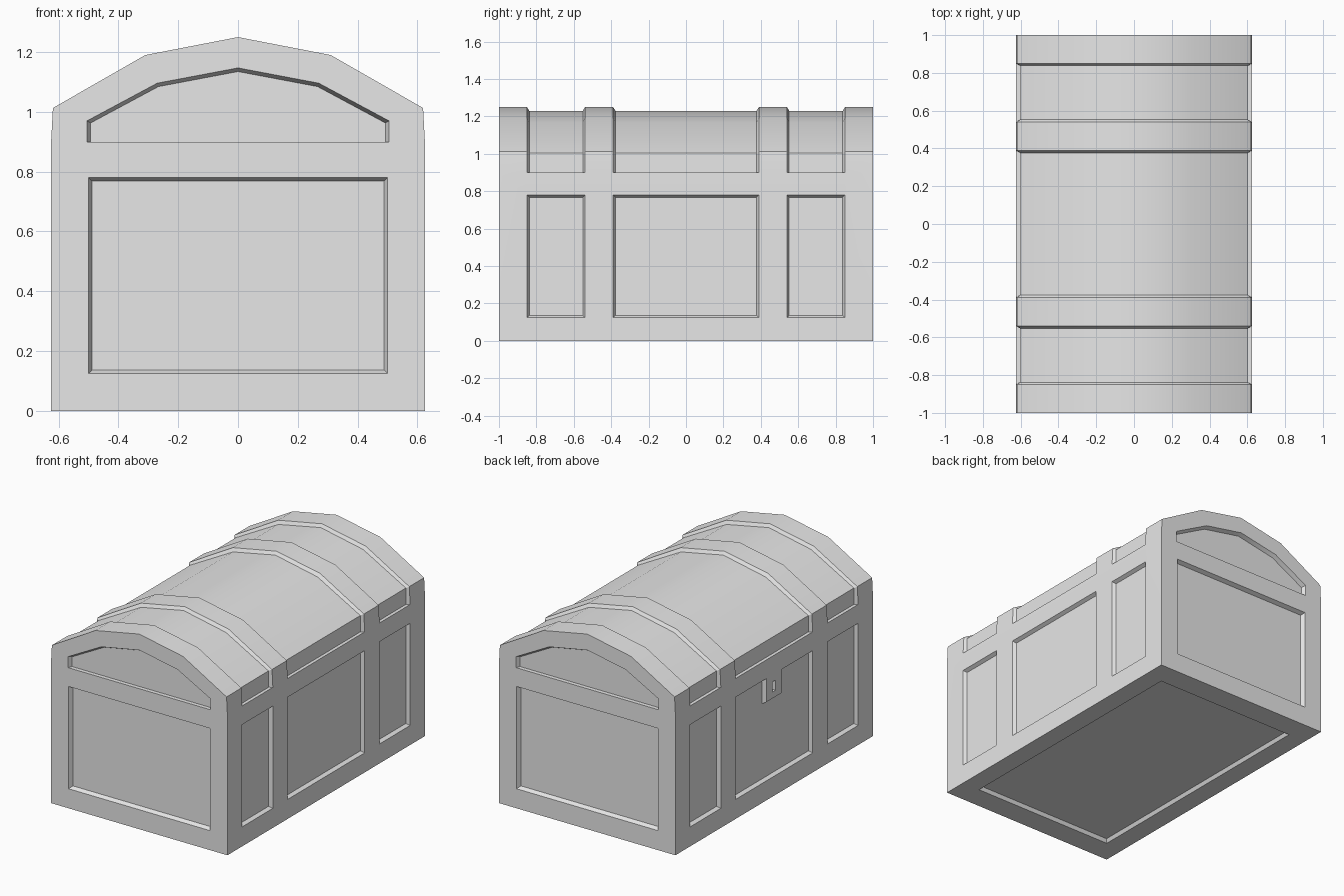
import bpy
import bmesh
from mathutils import Vector

if "Cube" in bpy.data.objects:
    bpy.data.objects.remove(bpy.data.objects["Cube"])

HALF_W, HALF_L, RIM = 0.625, 1.0, 0.9
BEVEL, DEPTH = 0.012, 0.022

grey = bpy.data.materials.new("plain_grey")
grey.use_nodes = True
grey.diffuse_color = (0.8, 0.8, 0.8, 1)
grey.node_tree.nodes["Principled BSDF"].inputs["Base Color"].default_value = (0.8, 0.8, 0.8, 1)


def make_object(name, bm):
    bmesh.ops.recalc_face_normals(bm, faces=bm.faces)
    mesh = bpy.data.meshes.new(name)
    bm.to_mesh(mesh)
    bm.free()
    mesh.materials.append(grey)
    obj = bpy.data.objects.new(name, mesh)
    bpy.context.collection.objects.link(obj)
    return obj


def loft(bm, rings):
    """Closed solid through rings of equal point count."""
    rows = [[bm.verts.new(p) for p in ring] for ring in rings]
    n = len(rows[0])
    for a, b in zip(rows, rows[1:]):
        for i in range(n):
            j = (i + 1) % n
            bm.faces.new((a[i], a[j], b[j], b[i]))
    bm.faces.new(rows[0])
    bm.faces.new(rows[-1])


def inset(outline, width, flat_edges=()):
    """Offset a counter-clockwise outline inward; flat edges stay in place."""
    pts = [Vector(p) for p in outline]
    lines = []
    for i, p in enumerate(pts):
        d = (pts[(i + 1) % len(pts)] - p).normalized()
        w = 0 if i in flat_edges else width
        lines.append((p + Vector((-d.y, d.x)) * w, d))
    result = []
    for i, (q, e) in enumerate(lines):
        p, d = lines[i - 1]
        r = q - p
        t = (r.x * e.y - r.y * e.x) / (d.x * e.y - d.y * e.x)
        result.append(p + d * t)
    return result


def rect(u0, u1, v0, v1):
    return [(u0, v0), (u1, v0), (u1, v1), (u0, v1)]


def mirrored(half):
    """Full arch from its right half, ending at the centre point."""
    return half + [(-x, z) for x, z in half[-2::-1]]


# Chest shell: straps stand proud, the lid between them is set back
strap = mirrored([(HALF_W, 0), (HALF_W, RIM), (HALF_W, RIM),
                  (0.619, 1.013), (0.31, 1.19), (0, 1.25)])
lid = mirrored([(HALF_W, 0), (HALF_W, RIM), (0.604, RIM),
                (0.603, 1.004), (0.3, 1.17), (0, 1.23)])
front_half = [(-HALF_L, strap), (-0.85, strap), (-0.838, lid), (-0.552, lid),
              (-0.54, strap), (-0.39, strap), (-0.377, lid)]
stations = front_half + [(-y, prof) for y, prof in reversed(front_half)]
bm = bmesh.new()
loft(bm, [[(x, y, z) for x, z in prof] for y, prof in stations])
bmesh.ops.remove_doubles(bm, verts=bm.verts, dist=0.0001)
bmesh.ops.dissolve_limit(bm, angle_limit=0.005, verts=bm.verts, edges=bm.edges)
chest = make_object("chest", bm)

# Sunken panels, gathered into one cutter
cut = bmesh.new()


def sink(outline, place, depth=DEPTH, bevel=BEVEL, flat_edges=()):
    loft(cut, [[place(p.x, p.y, s * depth) for p in inset(outline, -s * bevel, flat_edges)]
               for s in (1, -1)])


gable = mirrored([(0.505, RIM), (0.505, 0.97), (0.27, 1.096), (0, 1.147)])
lock_panel = [(-0.39, 0.125), (0.39, 0.125), (0.39, 0.78), (0.08, 0.78),
              (0.08, 0.63), (-0.08, 0.63), (-0.08, 0.78), (-0.39, 0.78)]
for s in (-1, 1):
    def end(u, v, d):
        return (u, s * (HALF_L + d), v)

    def side(u, v, d):
        return (s * (HALF_W + d), u, v)

    sink(rect(-0.5, 0.5, 0.125, 0.78), end, 0.026)
    sink(gable, end, 0.026, flat_edges=(len(gable) - 1,))
    for y0, y1 in ((-0.85, -0.54), (0.54, 0.85)):
        sink(rect(y0, y1, 0.125, 0.78), side)
    # The lock tab with its keyhole hangs into one middle panel only
    if s < 0:
        sink(lock_panel, side)
        sink(rect(-0.015, 0.015, 0.67, 0.735), side, bevel=0)
    else:
        sink(rect(-0.39, 0.39, 0.125, 0.78), side)
sink(rect(-0.5, 0.5, -0.85, 0.85), lambda u, v, d: (u, v, -d))

cutter = make_object("panel_cutter", cut)
cutter.hide_render = True

boolean = chest.modifiers.new("panels", 'BOOLEAN')
boolean.operation = 'DIFFERENCE'
boolean.solver = 'EXACT'
boolean.object = cutter
bpy.ops.object.select_all(action='DESELECT')
bpy.context.view_layer.objects.active = chest
chest.select_set(True)
bpy.ops.object.modifier_apply(modifier=boolean.name)
bpy.data.objects.remove(cutter)
bpy.ops.object.shade_smooth_by_angle(angle=0.5)
